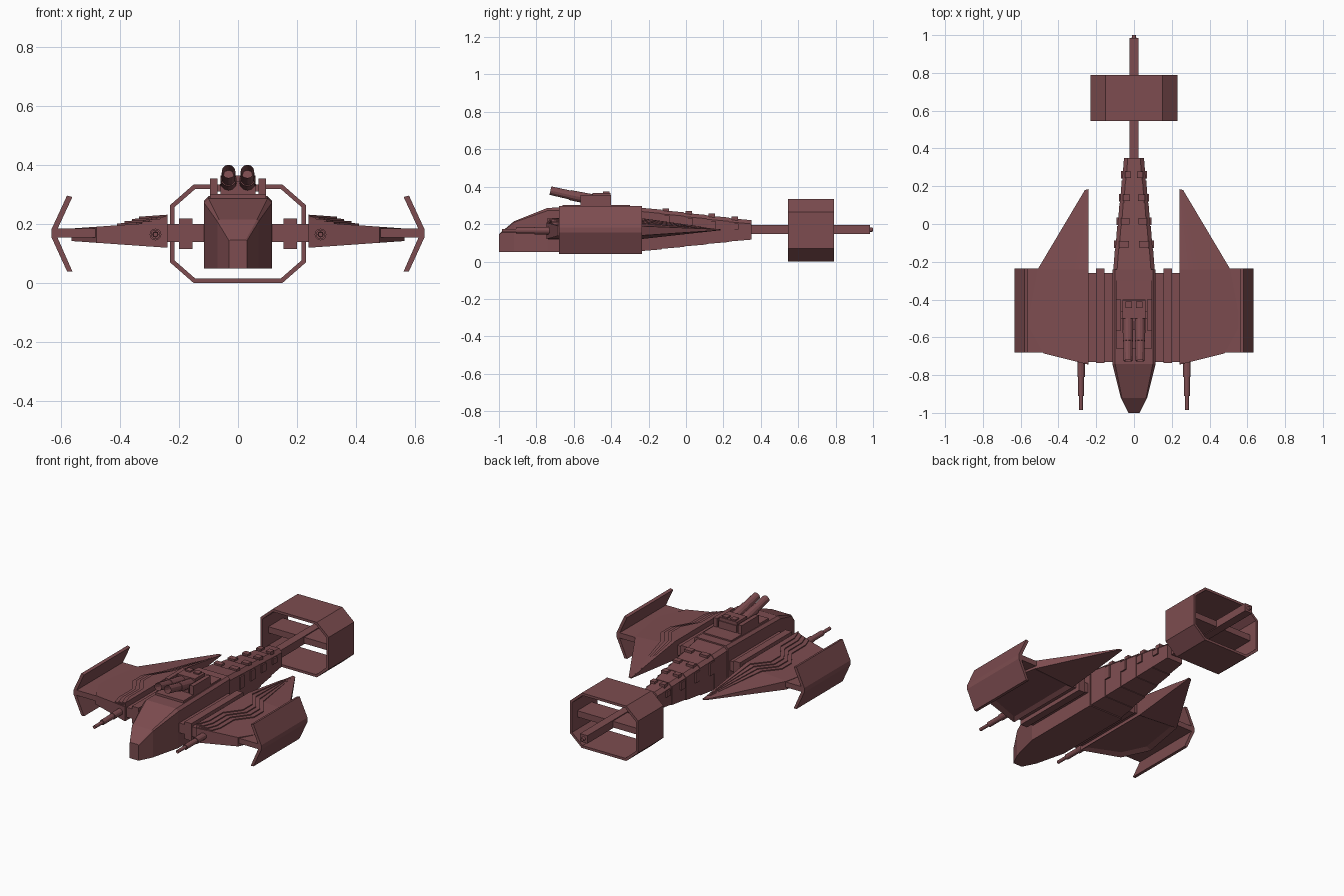
import bpy, bmesh
from mathutils import Vector

if "Cube" in bpy.data.objects:
    bpy.data.objects.remove(bpy.data.objects["Cube"], do_unlink=True)

COLOUR = (0.205, 0.073, 0.080, 1)
paint = bpy.data.materials.new("dull_red")
paint.use_nodes = True
paint.diffuse_color = COLOUR
paint.node_tree.nodes["Principled BSDF"].inputs["Base Color"].default_value = COLOUR


def make(name, bm, mirror=False):
    bmesh.ops.recalc_face_normals(bm, faces=bm.faces)
    mesh = bpy.data.meshes.new(name)
    bm.to_mesh(mesh)
    bm.free()
    mesh.materials.append(paint)
    ob = bpy.data.objects.new(name, mesh)
    bpy.context.scene.collection.objects.link(ob)
    if mirror:
        ob.modifiers.new("Mirror", 'MIRROR')
    return ob


def loft(name, sections, mirror=False, caps=True):
    bm = bmesh.new()
    rows = [[bm.verts.new(p) for p in s] for s in sections]
    n = len(rows[0])
    for a, b in zip(rows, rows[1:]):
        for i in range(n):
            j = (i + 1) % n
            bm.faces.new((a[i], a[j], b[j], b[i]))
    if caps:
        bm.faces.new(rows[0])
        bm.faces.new(rows[-1])
    return make(name, bm, mirror)


def hull(y, w, zb, zt, c):
    return [(-w, y, zb), (w, y, zb), (w, y, zt - c),
            (w - c, y, zt), (c - w, y, zt), (-w, y, zt - c)]


def box(name, xs, ys, zs, mirror=False):
    return loft(name, [[(x, y, zs[0]) for x, y in
                        ((xs[0], ys[0]), (xs[1], ys[0]), (xs[1], ys[1]), (xs[0], ys[1]))],
                       [(x, y, zs[1]) for x, y in
                        ((xs[0], ys[0]), (xs[1], ys[0]), (xs[1], ys[1]), (xs[0], ys[1]))]], mirror)


def tube(name, start, end, r1, r2, bore=0.0, mirror=True):
    start, end = Vector(start), Vector(end)
    d = end - start
    bm = bmesh.new()
    bmesh.ops.create_cone(bm, cap_ends=True, segments=12, radius1=r1, radius2=r2, depth=d.length)
    if bore:
        tip = max(bm.faces, key=lambda f: f.calc_center_median().z)
        bmesh.ops.inset_region(bm, faces=[tip], thickness=r2 * 0.25)
        bmesh.ops.translate(bm, verts=tip.verts, vec=(0, 0, -bore))
    bm.transform(d.to_track_quat('Z', 'Y').to_matrix().to_4x4())
    bmesh.ops.translate(bm, verts=bm.verts, vec=(start + end) / 2)
    return make(name, bm, mirror)


# Fuselage with its chiselled nose
loft("fuselage", [hull(-1.0, .03, .05, .147, .004), hull(-.92, .07, .05, .215, .006),
                  hull(-.74, .115, .05, .287, .015), hull(-.24, .115, .05, .295, .015)])
box("deck_plate", (-.095, .095), (-.66, -.3), (.28, .302))

# Tapering tail built from overlapping segments
def taper(t):
    return .11 - .06 * t, .055 + .065 * t, .288 - .07 * t

SEGMENTS = 5
for k in range(SEGMENTS):
    y0 = -.25 + .6 * k / SEGMENTS
    y1 = y0 + .6 / SEGMENTS
    a, b = taper(k / SEGMENTS), taper((k + 1) / SEGMENTS)
    loft(f"tail_segment_{k}", [hull(y0, *a, .02), hull(y1, b[0] + .003, b[1] - .003, b[2] + .003, .02)])

# Raised blocks along the tail
for k in range(4):
    y = -.108 + .123 * k
    w, zb, zt = taper((y + .25) / .6)
    box(f"tail_top_block_{k}", (w * .28, w * .82), (y - .017, y + .017), (zt - .03, zt + .013), True)
    box(f"tail_side_block_{k}", (w - .02, w + .009), (y - .02, y + .02), (.17, zt - .025), True)

# Boom and octagonal tail ring
box("tail_boom", (-.025, .025), (.33, .985), (.147, .195))
tube("boom_tip", (0, .98, .17), (0, 1.0, .17), .013, .01, mirror=False)
OCT = ((-.15, 0), (.15, 0), (.23, .07), (.23, .265), (.15, .335), (-.15, .335), (-.23, .265), (-.23, .07))
ring = loft("tail_ring", [[(x, y, z) for x, z in OCT] for y in (.545, .79)], caps=False)
shell = ring.modifiers.new("Shell", 'SOLIDIFY')
shell.thickness = .015
shell.offset = -1
shell.use_even_offset = True
box("ring_spoke", (.02, .22), (.6, .74), (.152, .19), True)

# Pylons joining fuselage and wings
box("wing_pylon", (.1, .26), (-.73, -.26), (.14, .2), True)
box("pylon_rib", (.155, .2), (-.735, -.235), (.115, .22), True)

# Wings: thickness falls outward, and to nothing at the rear tip
def half(x, y, root):
    fade = min(1, max(.06, (.2 - y) / .44))
    return (root - .07 * (x - .24)) * fade


def wing_part(name, outline, top, bottom):
    return loft(name, [[(x, y, .17 - half(x, y, bottom)) for x, y in outline],
                       [(x, y, .17 + half(x, y, top)) for x, y in outline]], True)


wing = wing_part("wing_front", ((.24, -.24), (.51, -.24), (.565, -.53), (.48, -.685), (.24, -.745)), .038, .05)
bm = bmesh.new()
bm.from_mesh(wing.data)
under = min(bm.faces, key=lambda f: f.normal.z)
bmesh.ops.inset_region(bm, faces=[under], thickness=.035)
bmesh.ops.translate(bm, verts=under.verts, vec=(0, 0, .014))
bm.to_mesh(wing.data)
bm.free()
wing_part("wing_rear", ((.24, .185), (.26, .18), (.51, -.24), (.24, -.24)), .038, .05)

# Stepped zigzag armour layers on the wing
for k in range(4):
    s = .025 * k
    root = .044 + .006 * k
    wing_part(f"wing_step_front_{k}",
              ((.24, -.24), (.34 - s, -.24), (.41 - s, -.34), (.41 - s, -.43),
               (.345 - s, -.53), (.345 - s, -.66), (.325 - s, -.72), (.24, -.74)), root, 0.03)
    wing_part(f"wing_step_rear_{k}",
              ((.24, .17 - .03 * k), (.25, .165 - .03 * k), (.34 - s, -.24), (.24, -.24)), root, 0.03)

# Bent winglets and the plate that carries them
V = ((.57, .295), (.63, .185), (.63, .155), (.57, .04), (.59, .043), (.588, .043))
outer = ((.58, .297), (.633, .182), (.633, .156), (.58, .04))
inner = ((.562, .040), (.613, .156), (.613, .182), (.562, .292))
loft("winglet", [[(x, y, z) for x, z in outer + inner] for y in (-.68, -.235)], True)
box("winglet_plate", (.4, .62), (-.68, -.235), (.154, .186), True)

# Wing guns
tube("gun_housing", (.28, -.7, .165), (.28, -.81, .165), .02, .02)
tube("gun_sleeve", (.28, -.8, .165), (.28, -.91, .165), .016, .016)
tube("gun_barrel", (.28, -.9, .165), (.28, -.985, .165), .01, .01, .03)

# Turret with two raised barrels
box("turret_base", (-.06, .06), (-.56, -.4), (.295, .345))
box("turret_cap", (-.06, .06), (-.5, -.405), (.34, .365))
box("turret_hatch", (.01, .045), (-.445, -.41), (.36, .373), True)
box("turret_cheek", (.07, .095), (-.565, -.4), (.29, .355), True)
box("turret_axle", (-.08, .08), (-.5, -.46), (.31, .335))
tube("turret_sleeve", (.032, -.47, .325), (.032, -.62, .355), .029, .027)
tube("turret_barrel", (.032, -.6, .351), (.032, -.725, .379), .024, .023, .06)
